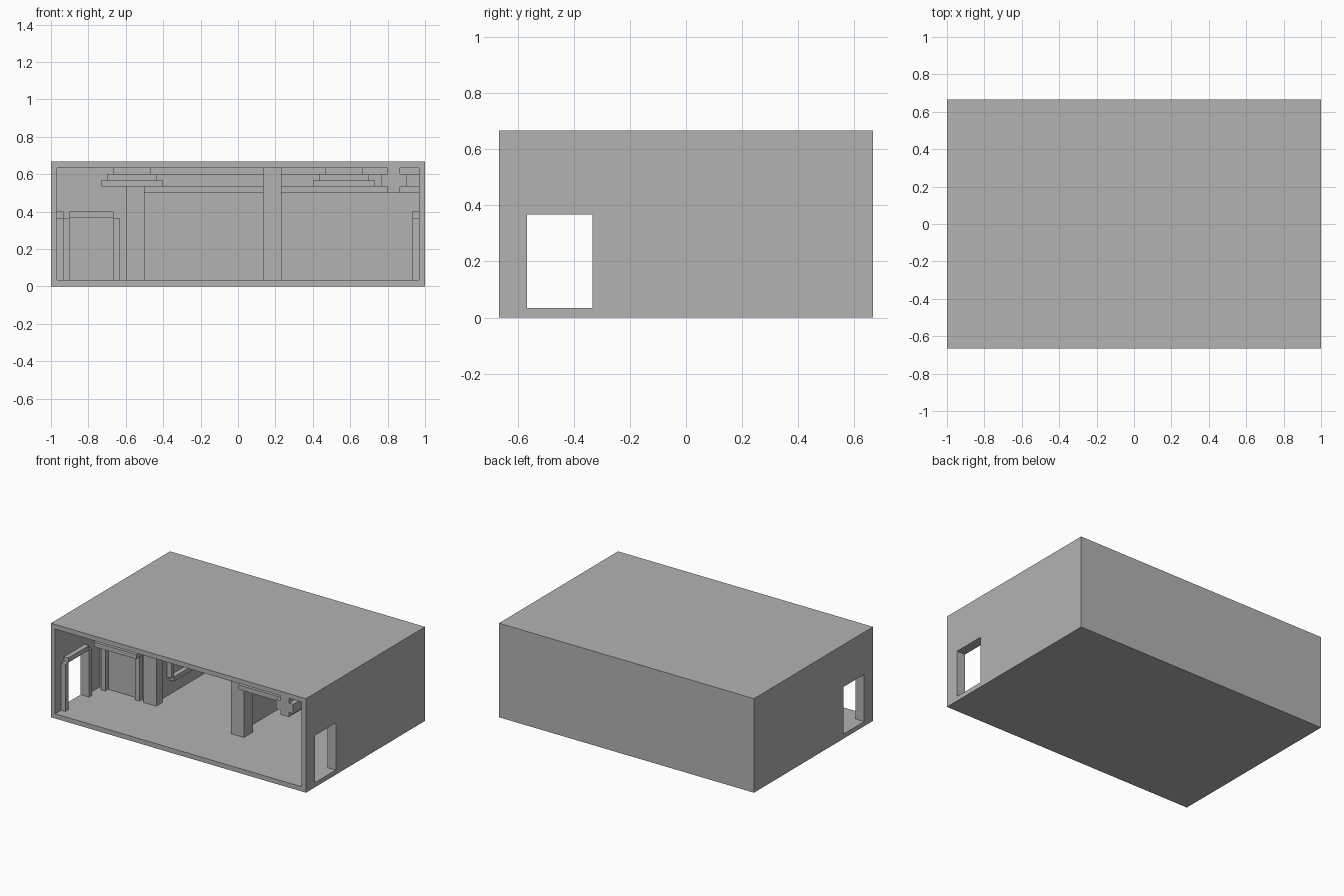
import bpy
import bmesh
from mathutils import Vector

UNIT = 1 / 30  # one modelling block

default = bpy.data.objects.get("Cube")
if default:
    bpy.data.objects.remove(default, do_unlink=True)

grey = bpy.data.materials.new("plain_grey")
grey.use_nodes = True
colour = (0.45, 0.45, 0.45, 1)
grey.diffuse_color = colour
grey.node_tree.nodes["Principled BSDF"].inputs["Base Color"].default_value = colour


def add_object(name, bm):
    bmesh.ops.recalc_face_normals(bm, faces=bm.faces)
    bmesh.ops.scale(bm, vec=(UNIT, UNIT, UNIT), verts=bm.verts)
    mesh = bpy.data.meshes.new(name)
    bm.to_mesh(mesh)
    bm.free()
    mesh.materials.append(grey)
    obj = bpy.data.objects.new(name, mesh)
    bpy.context.collection.objects.link(obj)
    return obj


def box(name, x, y, z):
    """Box from (low, high) ranges in blocks."""
    bm = bmesh.new()
    bmesh.ops.create_cube(bm, size=1)
    for v in bm.verts:
        v.co = Vector([r[0] + (c + 0.5) * (r[1] - r[0]) for c, r in zip(v.co, (x, y, z))])
    return add_object(name, bm)


def cut(target, cutter):
    cutter.hide_render = True
    mod = target.modifiers.new("opening", 'BOOLEAN')
    mod.operation = 'DIFFERENCE'
    mod.solver = 'EXACT'
    mod.object = cutter
    bpy.context.view_layer.objects.active = target
    bpy.ops.object.modifier_apply(modifier=mod.name)
    bpy.data.objects.remove(cutter, do_unlink=True)


def pipe(name, axis, start, end, centre):
    """Blocky round pipe along axis 0 or 1, hanging from the ceiling."""
    quarter = [(2, 1), (1, 1), (1, 2)]
    ring = []
    for i in range(4):
        for a, b in quarter:
            for _ in range(i):
                a, b = -b, a
            ring.append((a, b))
    bm = bmesh.new()
    verts = []
    for a, b in ring:
        co = Vector((0, 0, 17 + b))
        co[axis] = start
        co[1 - axis] = centre + a
        verts.append(bm.verts.new(co))
    face = bm.faces.new(verts)
    new = bmesh.ops.extrude_face_region(bm, geom=[face])["geom"]
    move = Vector((0, 0, 0))
    move[axis] = end - start
    bmesh.ops.translate(bm, vec=move, verts=[g for g in new if isinstance(g, bmesh.types.BMVert)])
    add_object(name, bm)


# Open-fronted shell with a doorway in each side
shell = box("room_shell", (-30, 30), (-20, 20), (0, 20))
cut(shell, box("room_space", (-29, 29), (-21, 19), (1, 19)))
cut(shell, box("doorway_space", (-31, 31), (-17, -10), (1, 11)))

# Side door frames
for side, x in (("right", (-29, -28)), ("left", (28, 29))):
    box(side + "_door_front_jamb", x, (-18, -17), (1, 11))
    box(side + "_door_back_jamb", x, (-10, -9), (1, 11))
    box(side + "_door_header", x, (-17, -10), (11, 12))

# Enclosed corner room with its closed door
box("corner_room_front_wall", (-29, -17), (-5, -4), (1, 19))
box("corner_room_side_wall", (-17, -16), (-4, 19), (1, 19))
box("corner_pillar", (-18, -15), (-6, -4), (1, 19))
box("inner_door_outer_jamb", (-28, -27), (-6, -5), (1, 11))
box("inner_door_inner_jamb", (-20, -19), (-6, -5), (1, 11))
box("inner_door_header", (-27, -20), (-6, -5), (11, 12))

# Window frame on the side of the corner room
for label, y, z in (("front_jamb", (-1, 0), (5, 12)), ("back_jamb", (7, 8), (5, 12)),
                    ("sill", (0, 7), (4, 5)), ("header", (0, 7), (12, 13))):
    box("window_" + label, (-16, -15), y, z)

# Middle pillar and partition
box("middle_pillar", (4, 7), (-8, -5), (1, 19))
box("middle_partition", (4, 5), (-5, 19), (1, 19))

# Stepped ceiling lamps
for side, centre in (("right", -17), ("left", 17)):
    for step, half in enumerate((5, 4, 3)):
        box(f"{side}_lamp_tier_{step + 1}", (centre - half, centre + half),
            (-12 - half, -12 + half), (16 + step, 17 + step))

# Ceiling pipes
pipe("long_pipe", 0, -16, 29, 7)
pipe("cross_pipe", 1, -20, 5, 25)
